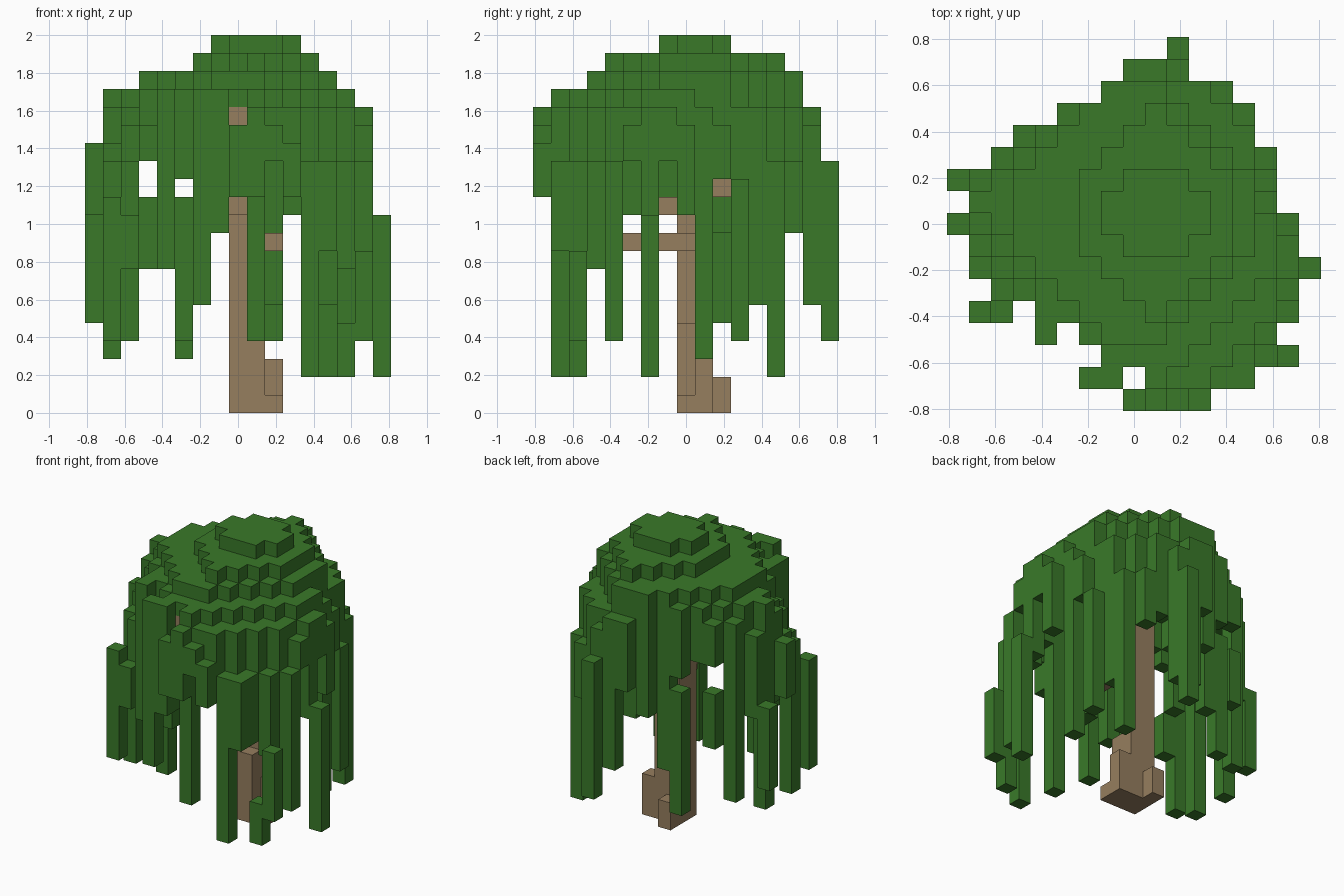
import bpy
import bmesh
from mathutils import Vector

if "Cube" in bpy.data.objects:
    bpy.data.objects.remove(bpy.data.objects["Cube"], do_unlink=True)

UNIT = 2 / 21      # edge of one block
HALF = 8           # blocks run from -HALF to HALF on x and y
SIDES = [(1, 0), (-1, 0), (0, 1), (0, -1)]


def make_material(name, rgb):
    mat = bpy.data.materials.new(name)
    mat.use_nodes = True
    mat.diffuse_color = (*rgb, 1)
    mat.node_tree.nodes["Principled BSDF"].inputs["Base Color"].default_value = (*rgb, 1)
    return mat


def box(x_range, y_range, z_range):
    """All block cells in an inclusive range on each axis."""
    return {(x, y, z)
            for x in range(x_range[0], x_range[1] + 1)
            for y in range(y_range[0], y_range[1] + 1)
            for z in range(z_range[0], z_range[1] + 1)}


def build_blocks(name, cells, solid, material):
    """Skin the cells with outer faces only, then merge flat areas."""
    bm = bmesh.new()
    for cell in cells:
        centre = Vector((cell[0], cell[1], cell[2] + 0.5))
        for axis in range(3):
            for sign in (-1, 1):
                normal = Vector((0, 0, 0))
                normal[axis] = sign
                if tuple(int(c + n) for c, n in zip(cell, normal)) in solid:
                    continue
                u = Vector((0, 0, 0))
                u[(axis + 1) % 3] = 0.5
                v = normal.cross(u)
                mid = centre + normal / 2
                corners = (mid - u - v, mid + u - v, mid + u + v, mid - u + v)
                bm.faces.new([bm.verts.new(c * UNIT) for c in corners])
    bmesh.ops.remove_doubles(bm, verts=bm.verts, dist=UNIT / 100)
    bmesh.ops.dissolve_limit(bm, angle_limit=0.01, verts=bm.verts, edges=bm.edges)
    mesh = bpy.data.meshes.new(name)
    bm.to_mesh(mesh)
    bm.free()
    mesh.materials.append(material)
    obj = bpy.data.objects.new(name, mesh)
    bpy.context.collection.objects.link(obj)
    return obj


# Trunk with a stepped buttress and roots
trunk = box((0, 0), (0, 1), (0, 16)) | box((1, 1), (1, 1), (0, 16))
trunk |= box((1, 1), (0, 0), (0, 4))
trunk |= box((2, 2), (1, 1), (0, 2)) | box((2, 2), (0, 0), (0, 0))
trunk |= box((0, 0), (2, 2), (0, 1))

# Branches
branches = box((1, 2), (0, 0), (9, 9)) | box((2, 2), (-3, -1), (9, 9))
branches |= box((0, 0), (-2, -1), (11, 11))
branches |= box((3, 4), (2, 2), (12, 12))
branches |= box((0, 0), (-6, -1), (16, 16))
wood = trunk | branches

# Crown outline: x span of each row, front to back
spans = [(0, 3), (-2, 5), (-1, 5), (-4, 6), (-4, 7), (-6, 7), (-7, 7), (-7, 7), (-8, 7),
         (-7, 6), (-7, 6), (-6, 6), (-5, 5), (-3, 5), (-1, 4), (0, 2), (2, 2)]
notches = {(-3, -5), (0, -7)}
outline = {(x, row - HALF) for row, (low, high) in enumerate(spans)
           for x in range(low, high + 1)} - notches

# Dome tiers from the top down: level, centre x, centre y, radius x, radius y
tiers = [(20, 1, 0.5, 2.5, 2), (19, 1, 0.5, 3.5, 5), (18, 0, 0.5, 5.5, 6),
         (17, -0.5, -0.5, 7, 7), (16, 0, -0.5, 7.6, 8),
         (15, 0, -0.5, 8, 8.3), (14, -0.5, -0.5, 8.2, 8.5)]
# Rim columns that stand off the regular tiers
special_tops = {(0, -8): 15, (3, -8): 14, (6, 3): 12, (7, 0): 15, (6, 1): 16, (6, 2): 15,
                (-7, -2): 13, (-7, -1): 14, (-7, 0): 16, (-6, -3): 13, (-6, -2): 15,
                (-6, -1): 16, (-5, -3): 15}


def crown_top(x, y):
    if (x, y) in special_tops:
        return special_tops[x, y]
    for level, cx, cy, rx, ry in tiers:
        if abs((x - cx) / rx) ** 1.5 + abs((y - cy) / ry) ** 1.5 < 1:
            return level
    return 13


# Lowest leaf level by column and by row; strands hang to the higher of the two
column_low = [5, 3, 4, 8, 8, 3, 6, 10, 12, 4, 4, 11, 2, 2, 2, 4, 2]
row_low = [12, 2, 2, 8, 4, 11, 2, 12, 11, 3, 5, 4, 6, 2, 10, 6, 4]
# Short rim columns that leave recesses or carry an outer strand
special_lows = {(2, -8): 14, (7, -1): 14, (7, -3): 14, (7, -2): 10, (6, 2): 13,
                (5, -7): 9, (5, -6): 9, (-7, 2): 10, (-5, -3): 14, (-4, 4): 14}


def is_opening(x, y, z):
    """Small windows through the hanging curtain."""
    return ((x == -5 and z in (12, 13)) or (x == -3 and z == 12)
            or (x == 2 and z <= 9 and y < 0))


# Leaves: thin dome inside, long strands around the rim
leaves = set()
for x, y in outline:
    top = crown_top(x, y)
    near = [(x + dx, y + dy) for dx, dy in SIDES]
    if (x, y) in special_lows:
        low = special_lows[x, y]
    elif all(n in outline for n in near):
        low = min([top] + [crown_top(*n) for n in near])
    else:
        low = min(top, max(column_low[x + HALF], row_low[y + HALF]))
    leaves |= {(x, y, z) for z in range(low, top + 1) if not is_opening(x, y, z)}

# Outer strands that start below the dome: x, y, lowest and highest level
for x, y, low, high in [(8, -2, 2, 10), (7, -6, 4, 8), (6, -6, 2, 4),
                        (-7, -4, 4, 11), (-6, -4, 8, 10), (-8, 2, 5, 10)]:
    leaves |= box((x, x), (y, y), (low, high))
leaves -= wood

bark = make_material("bark_brown", (0.305, 0.209, 0.114))
leaf = make_material("leaf_green", (0.041, 0.191, 0.022))

build_blocks("trunk", trunk, wood, bark)
build_blocks("branches", branches - trunk, wood, bark)
build_blocks("hanging_leaves", leaves, leaves, leaf)
